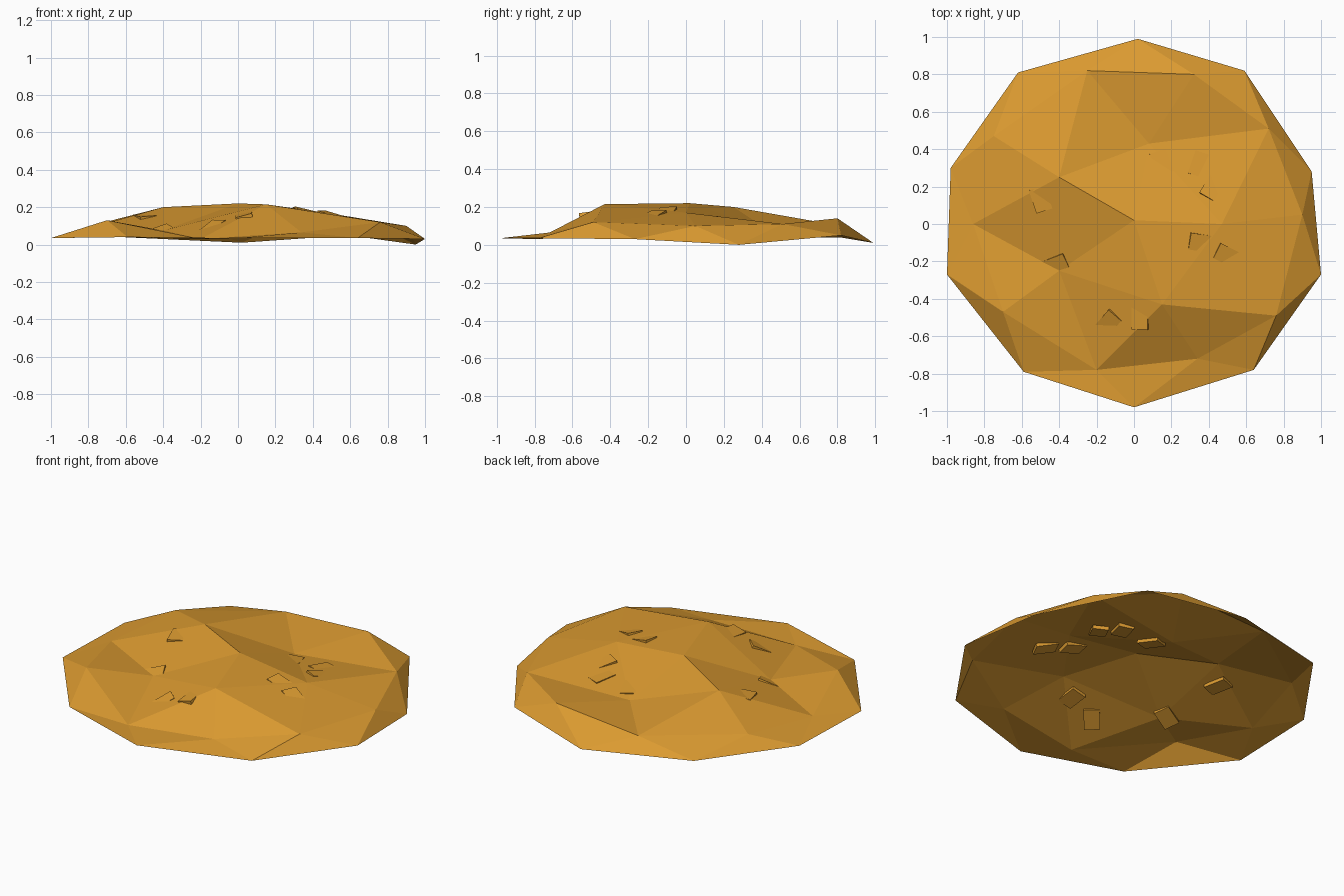
import bpy
import bmesh
import random
from mathutils import Euler, Matrix, Vector

default_cube = bpy.data.objects.get("Cube")
if default_cube:
    bpy.data.objects.remove(default_cube, do_unlink=True)

# One golden colour for everything
GOLD = (0.71, 0.325, 0.03, 1.0)
gold = bpy.data.materials.new("golden_brown")
gold.use_nodes = True
gold.diffuse_color = GOLD
for node in gold.node_tree.nodes:
    if node.type == "BSDF_PRINCIPLED":
        node.inputs["Base Color"].default_value = GOLD


def add_object(name, bm):
    """Turn a bmesh into a flat shaded object in the scene."""
    mesh = bpy.data.meshes.new(name)
    bm.to_mesh(mesh)
    bm.free()
    mesh.materials.append(gold)
    obj = bpy.data.objects.new(name, mesh)
    bpy.context.collection.objects.link(obj)
    return obj


# Peaks of the uneven crust: centre, inner ring, outer ring
CRUST = [Vector(p) for p in (
    (0, .02, .22),
    (.47, 0, .17), (.08, .43, .08), (-.4, .25, .2), (-.4, -.25, .075), (.15, -.43, .215),
    (.9, .05, .1), (.72, .51, .11), (.32, .8, .14), (-.25, .82, .1), (-.75, .47, .11),
    (-.86, 0, .07), (-.7, -.47, .13), (-.2, -.78, .03), (.34, -.72, .065), (.76, -.49, .12),
)]
# Rim corners, counter-clockwise
RIM = [Vector(p) for p in (
    (.95, .28, 0), (.59, .82, .05), (.02, .99, .01), (-.62, .81, .04), (-.98, .3, .035),
    (-1, -.27, .035), (-.59, -.79, .04), (0, -.98, .035), (.64, -.78, .035), (1, -.27, .03),
)]


def snap(v, points):
    """Move a vertex to the control point nearest in plan."""
    v.co = min(points, key=lambda p: (p.xy - v.co.xy).length)


# Body: the upper half of a low-poly ball, pressed into an open crumpled dome
bm = bmesh.new()
bmesh.ops.create_icosphere(bm, subdivisions=2, radius=1)
bmesh.ops.delete(bm, geom=[v for v in bm.verts if v.co.z < -.1], context="VERTS")
for v in bm.verts:
    snap(v, CRUST if v.co.z > .1 else RIM)
body = add_object("body", bm)
bpy.context.view_layer.update()

# Chips embedded almost flush in the crust
random.seed(4)
CHIP_SPOTS = [
    (.5, -.17), (.36, -.1), (.15, .33), (.35, .32), (.42, .2),
    (-.5, .13), (-.42, -.22), (.03, -.5), (-.14, -.53),
]
for i, (x, y) in enumerate(CHIP_SPOTS):
    hit, point, normal, _ = body.ray_cast(Vector((x, y, 1)), Vector((0, 0, -1)))
    if not hit:
        continue
    tilt = normal.to_track_quat("Z", "Y").to_matrix().to_4x4()
    wobble = Euler((random.uniform(-.15, .15), random.uniform(-.15, .15),
                    random.uniform(0, 3))).to_matrix().to_4x4()
    size = Matrix.Diagonal((.13, .09, .02, 1))
    bm = bmesh.new()
    bmesh.ops.create_cube(bm, size=1, matrix=Matrix.Translation(point - normal * .008)
                          @ tilt @ wobble @ size)
    add_object(f"chip_{i + 1}", bm)
